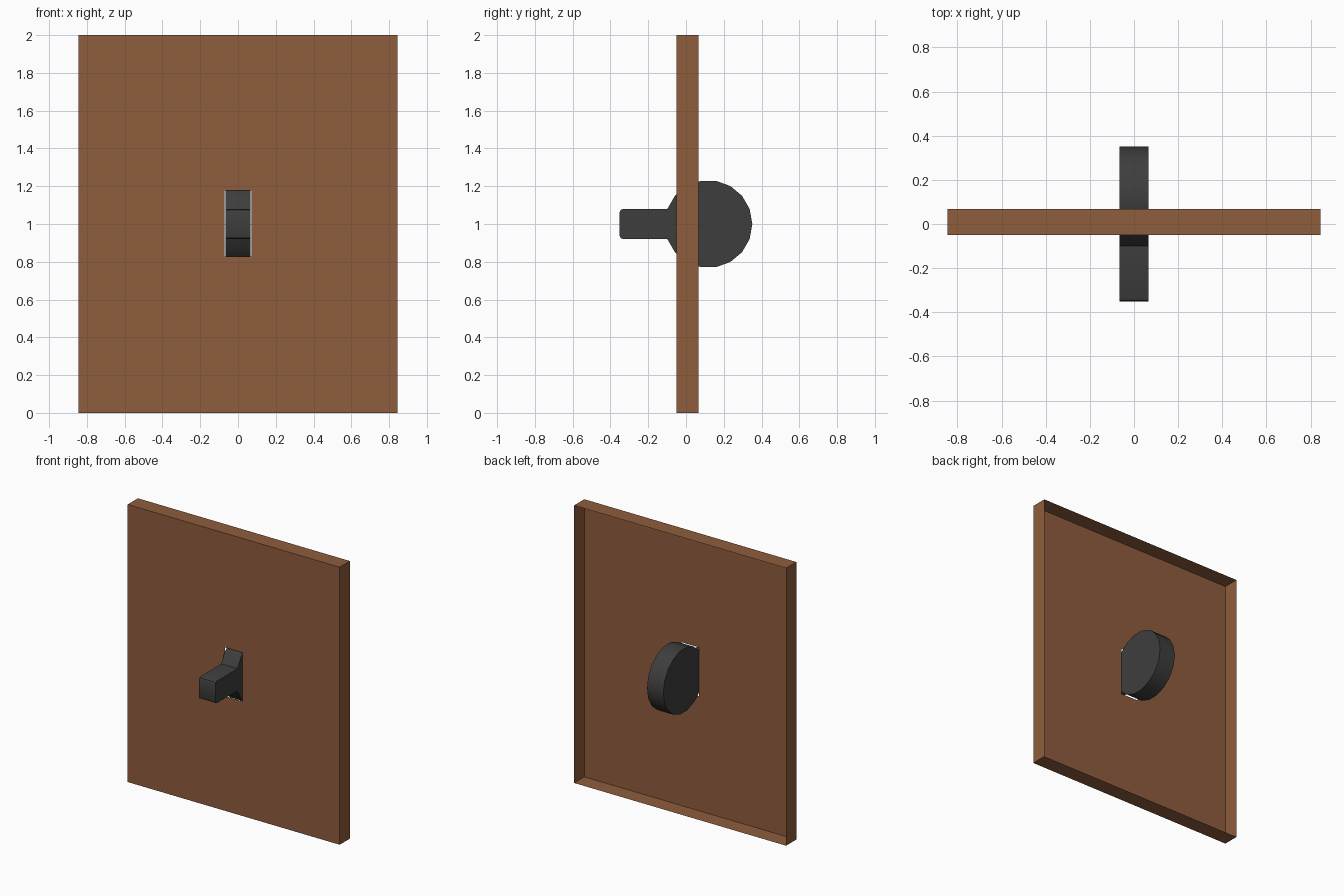
import bpy, bmesh
from math import cos, sin, radians

if "Cube" in bpy.data.objects:
    bpy.data.objects.remove(bpy.data.objects["Cube"])


def make_object(name, bm, color):
    mesh = bpy.data.meshes.new(name)
    bm.to_mesh(mesh)
    bm.free()
    obj = bpy.data.objects.new(name, mesh)
    bpy.context.collection.objects.link(obj)
    mat = bpy.data.materials.new(name + "_material")
    mat.diffuse_color = color
    mat.use_nodes = True
    mat.node_tree.nodes["Principled BSDF"].inputs["Base Color"].default_value = mat.diffuse_color
    mesh.materials.append(mat)
    return obj


def rectangle(bm, half_x, z0, z1, y):
    return [bm.verts.new((x, y, z)) for x, z in
            ((-half_x, z0), (half_x, z0), (half_x, z1), (-half_x, z1))]


# Cover plate: thin front sheet with a slot, folded rim, open back
FRONT, BACK = -0.049, 0.067
bm = bmesh.new()
rim = rectangle(bm, 0.845, 0, 2, BACK)
outer = rectangle(bm, 0.845, 0, 2, FRONT)
slot = rectangle(bm, 0.071, 0.827, 1.177, FRONT)
for i in range(4):
    j = (i + 1) % 4
    bm.faces.new((outer[i], outer[j], slot[j], slot[i]))
    bm.faces.new((rim[i], rim[j], outer[j], outer[i]))
make_object("cover_plate", bm, (0.275, 0.109, 0.047, 1))

# Toggle: 18-sided disc whose front side is drawn out into a lever
R, CY, HALF = 0.232, 0.119, 0.065
profile = [(CY + R * cos(radians(a)), R * sin(radians(a)))
           for a in range(-160, 161, 20)]
tip = [(-0.335, 0.079), (-0.346, 0.074), (-0.351, 0.062)]
profile += tip + [(y, -z) for y, z in reversed(tip)]
bm = bmesh.new()
side = bm.faces.new([bm.verts.new((-HALF, y, 1 + z)) for y, z in profile])
ext = bmesh.ops.extrude_face_region(bm, geom=[side], use_keep_orig=True)
moved = [v for v in ext["geom"] if isinstance(v, bmesh.types.BMVert)]
bmesh.ops.translate(bm, vec=(2 * HALF, 0, 0), verts=moved)
bmesh.ops.recalc_face_normals(bm, faces=bm.faces)
toggle = make_object("toggle_lever", bm, (0.048, 0.048, 0.048, 1))

# Soften only the round rim and lever tip
bpy.context.view_layer.objects.active = toggle
toggle.select_set(True)
bpy.ops.object.shade_smooth_by_angle(angle=radians(35))
